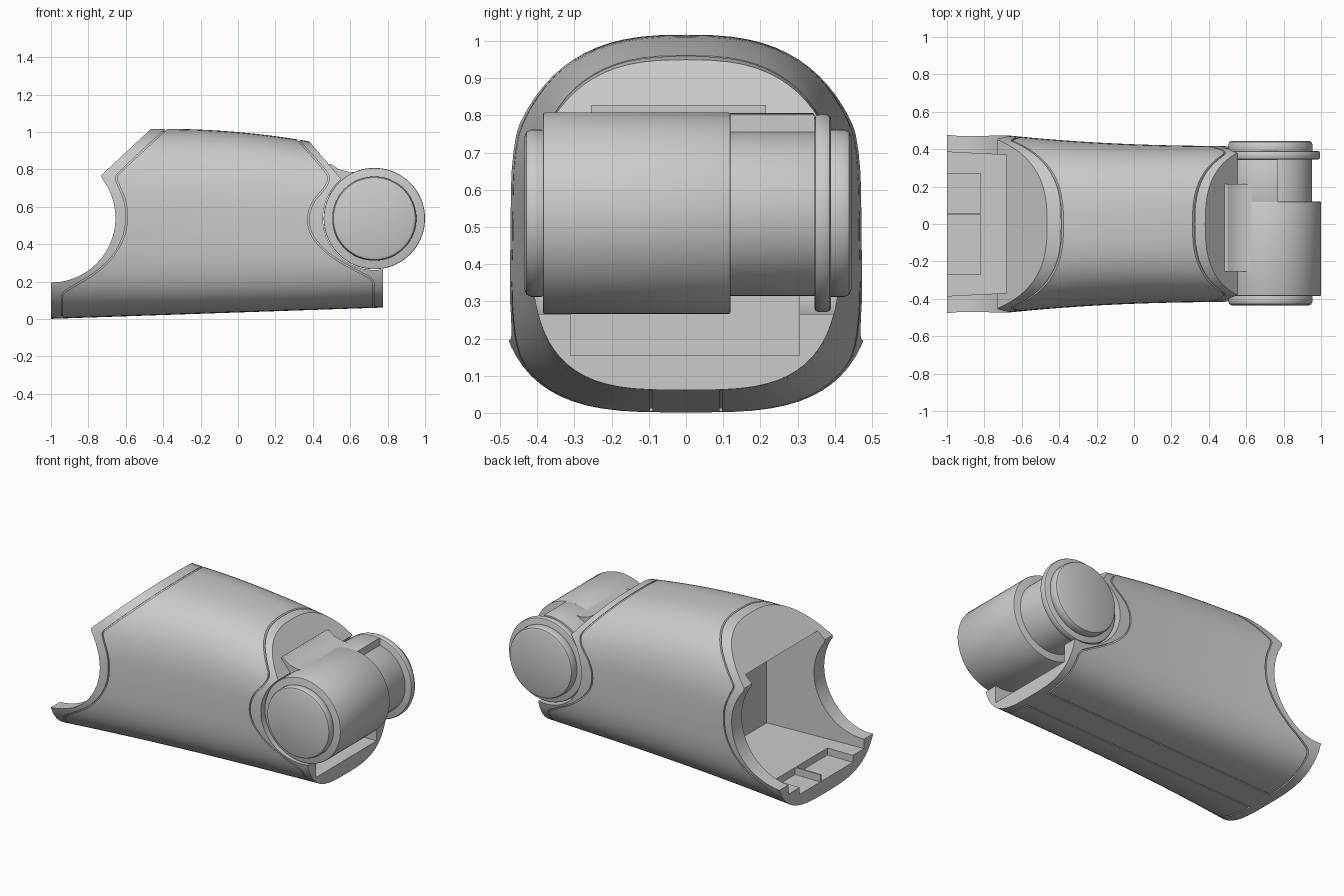
import bpy, bmesh
from math import sin, cos, pi, radians, hypot, copysign

if "Cube" in bpy.data.objects:
    bpy.data.objects.remove(bpy.data.objects["Cube"])

HX, HZ = 0.729, 0.537          # hinge axis


def finish(name, bm):
    bmesh.ops.recalc_face_normals(bm, faces=bm.faces)
    if bm.calc_volume(signed=True) < 0:
        bmesh.ops.reverse_faces(bm, faces=bm.faces)
    me = bpy.data.meshes.new(name)
    bm.to_mesh(me)
    bm.free()
    ob = bpy.data.objects.new(name, me)
    bpy.context.collection.objects.link(ob)
    return ob


def activate(ob):
    bpy.ops.object.select_all(action='DESELECT')
    ob.select_set(True)
    bpy.context.view_layer.objects.active = ob


def smooth(ob, angle=30):
    activate(ob)
    bpy.ops.object.shade_smooth_by_angle(angle=radians(angle))


def prism(name, pts, y0, y1, ladder=False):
    # side profile (x, z) pushed along y; ladder = caps made of quads for thin strips
    bm = bmesh.new()
    a = [bm.verts.new((x, y0, z)) for x, z in pts]
    b = [bm.verts.new((x, y1, z)) for x, z in pts]
    n = len(pts)
    for cap in (a, b):
        if ladder:
            for i in range(n // 2 - 1):
                bm.faces.new((cap[i], cap[i + 1], cap[n - 2 - i], cap[n - 1 - i]))
        else:
            bm.faces.new(cap)
    for i in range(n):
        bm.faces.new((a[i], a[(i + 1) % n], b[(i + 1) % n], b[i]))
    return finish(name, bm)


def box(name, x0, x1, y0, y1, z0, z1):
    return prism(name, [(x0, z0), (x1, z0), (x1, z1), (x0, z1)], y0, y1)


def boolean(ob, cutter, op='DIFFERENCE'):
    m = ob.modifiers.new('cut', 'BOOLEAN')
    m.object, m.operation, m.solver = cutter, op, 'EXACT'
    activate(ob)
    bpy.ops.object.modifier_apply(modifier=m.name)
    bpy.data.objects.remove(cutter)


def loft(name, inset=0.0):
    # rounded-square tube that narrows toward the hinge
    bm = bmesh.new()
    rings, N, S = [], 72, 32
    for i in range(S + 1):
        x = -1.1 + 2.0 * i / S
        w = 0.417 + 0.036 * max(0, 0.55 - x) ** 2.25 - inset
        lo = 0.035 + 0.034 * x + inset
        hi = 1.017 - 0.11 * max(0, x + 0.4) ** 2 - inset
        mid = 0.52
        ring = []
        for k in range(N):
            t = 2 * pi * k / N
            c, s = cos(t), sin(t)
            e = 2 / (2.7 if s > 0 else 3.3)
            y = copysign(abs(c) ** e, c) * w
            h = (hi - mid) if s > 0 else (mid - lo)
            ring.append(bm.verts.new((x, y, mid + copysign(abs(s) ** e, s) * h)))
        rings.append(ring)
    for a, b in zip(rings, rings[1:]):
        for k in range(N):
            bm.faces.new((a[k], a[(k + 1) % N], b[(k + 1) % N], b[k]))
    bm.faces.new(rings[0])
    bm.faces.new(rings[-1][::-1])
    return finish(name, bm)


def arc(cx, cz, r, a0, a1, n=20):
    return [(cx + r * cos(radians(a0 + (a1 - a0) * i / n)),
             cz + r * sin(radians(a0 + (a1 - a0) * i / n))) for i in range(n + 1)]


def strip(name, pts, y0, y1, w=0.008):
    # thin curved wall following a line, used to engrave seams
    off = []
    for i, (x, z) in enumerate(pts):
        p, q = pts[max(i - 1, 0)], pts[min(i + 1, len(pts) - 1)]
        dx, dz = q[0] - p[0], q[1] - p[1]
        l = hypot(dx, dz)
        off.append((x - dz / l * w, z + dx / l * w))
    return prism(name, pts + off[::-1], y0, y1, ladder=True)


def rounded(pts, passes=2):
    # corner-cutting smoothing of a coarse line, free of loops
    for _ in range(passes):
        out = [pts[0]]
        for (ax, az), (bx, bz) in zip(pts, pts[1:]):
            out += [(0.75 * ax + 0.25 * bx, 0.75 * az + 0.25 * bz),
                    (0.25 * ax + 0.75 * bx, 0.25 * az + 0.75 * bz)]
        pts = out + [pts[-1]]
    return pts


def cylinder(name, r, y0, y1, b=0.012):
    # turned part around the hinge axis, with softened rims
    bm = bmesh.new()
    prof = [(0, y0), (r - b, y0), (r - 0.3 * b, y0 + 0.3 * b), (r, y0 + b),
            (r, y1 - b), (r - 0.3 * b, y1 - 0.3 * b), (r - b, y1), (0, y1)]
    vs = [bm.verts.new((HX + p, y, HZ)) for p, y in prof]
    es = [bm.edges.new(e) for e in zip(vs, vs[1:])]
    bmesh.ops.spin(bm, geom=vs + es, cent=(HX, 0, HZ), axis=(0, 1, 0),
                   angle=2 * pi, steps=72, use_duplicate=False)
    bmesh.ops.remove_doubles(bm, verts=bm.verts, dist=1e-5)
    return finish(name, bm)


# Main shell: lofted tube trimmed to the side profile
body = loft('main_shell')
outline = ([(-1, -0.1), (0.775, -0.1), (0.775, 0.266)] + arc(HX, HZ, 0.275, 272, 130)
           + [(0.385, 0.945), (0.25, 1.1), (-0.375, 1.1), (-0.73, 0.77)]
           + arc(-1.0, 0.54, 0.345, 38, -90))
boolean(body, prism('trim', outline, -0.7, 0.7), 'INTERSECT')

# Engraved seams around both ends and along the underside
left = [(-0.30, 1.1), (-0.39, 1.015), (-0.64, 0.785), (-0.66, 0.755), (-0.645, 0.72),
        (-0.605, 0.63), (-0.597, 0.54), (-0.612, 0.44), (-0.67, 0.335), (-0.76, 0.25),
        (-0.88, 0.18), (-0.945, 0.14), (-0.945, 0.08), (-0.945, -0.05)]
right = [(0.20, 1.08), (0.31, 0.965), (0.47, 0.785), (0.485, 0.75), (0.46, 0.70),
         (0.395, 0.63), (0.367, 0.54), (0.385, 0.45), (0.45, 0.37), (0.53, 0.31),
         (0.66, 0.24), (0.72, 0.21), (0.72, 0.15), (0.72, -0.05)]
for line in (left, right):
    g = strip('seam', rounded(line), -0.7, 0.7)
    boolean(g, loft('seam_core', 0.009))
    boolean(g, box('seam_gap', -1.2, 1, -0.09, 0.09, -0.2, 0.3))
    boolean(body, g)
for y in (-0.097, 0.09):
    g = box('seam', -0.945, 0.72, y, y + 0.007, -0.1, 0.2)
    boolean(g, loft('seam_core', 0.008))
    boolean(body, g)

# Open socket at the wide end, with floor recesses
socket = box('socket', -1.1, -0.33, -0.39, 0.39, 0.135, 0.815)
for v in socket.data.vertices:
    if v.co.x > -0.5:
        v.co.y *= 0.9
boolean(body, socket)
boolean(body, box('recess_a', -1.1, -0.82, -0.27, 0.05, 0.09, 0.3))
boolean(body, box('recess_b', -1.1, -0.82, 0.06, 0.27, 0.09, 0.3))

# Slot under the hinge
boolean(body, box('slot', 0.5, 0.9, -0.31, 0.305, 0.155, 0.4))
smooth(body, 25)

# Hinge barrel: core, wide sleeve, rear half sleeve, collar and end caps
core = cylinder('hinge_core', 0.222, -0.38, 0.39)
sleeve = cylinder('hinge_sleeve', 0.271, -0.385, 0.12, 0.006)
half = cylinder('hinge_rear_sleeve', 0.269, 0.10, 0.345, 0.004)
boolean(half, box('half_cut', 0.77, 1.2, -1, 1, 0, 1.2))
boolean(half, box('half_cut', 0, 1.2, -1, 1, 0, 0.5))
collar = cylinder('hinge_collar', 0.266, 0.345, 0.39)
cap_a = cylinder('hinge_cap_front', 0.225, -0.435, -0.37, 0.02)
cap_b = cylinder('hinge_cap_back', 0.225, 0.37, 0.445, 0.02)
for ob in (core, sleeve, half, collar, cap_a, cap_b):
    smooth(ob)

# Tab joining the barrel to the sloped face
tab = prism('hinge_tab', [(0.47, 0.66), (0.48, 0.828), (0.50, 0.828), (0.54, 0.80),
                          (0.60, 0.785), (0.66, 0.79), (0.68, 0.66)], -0.255, 0.215)
smooth(tab)
